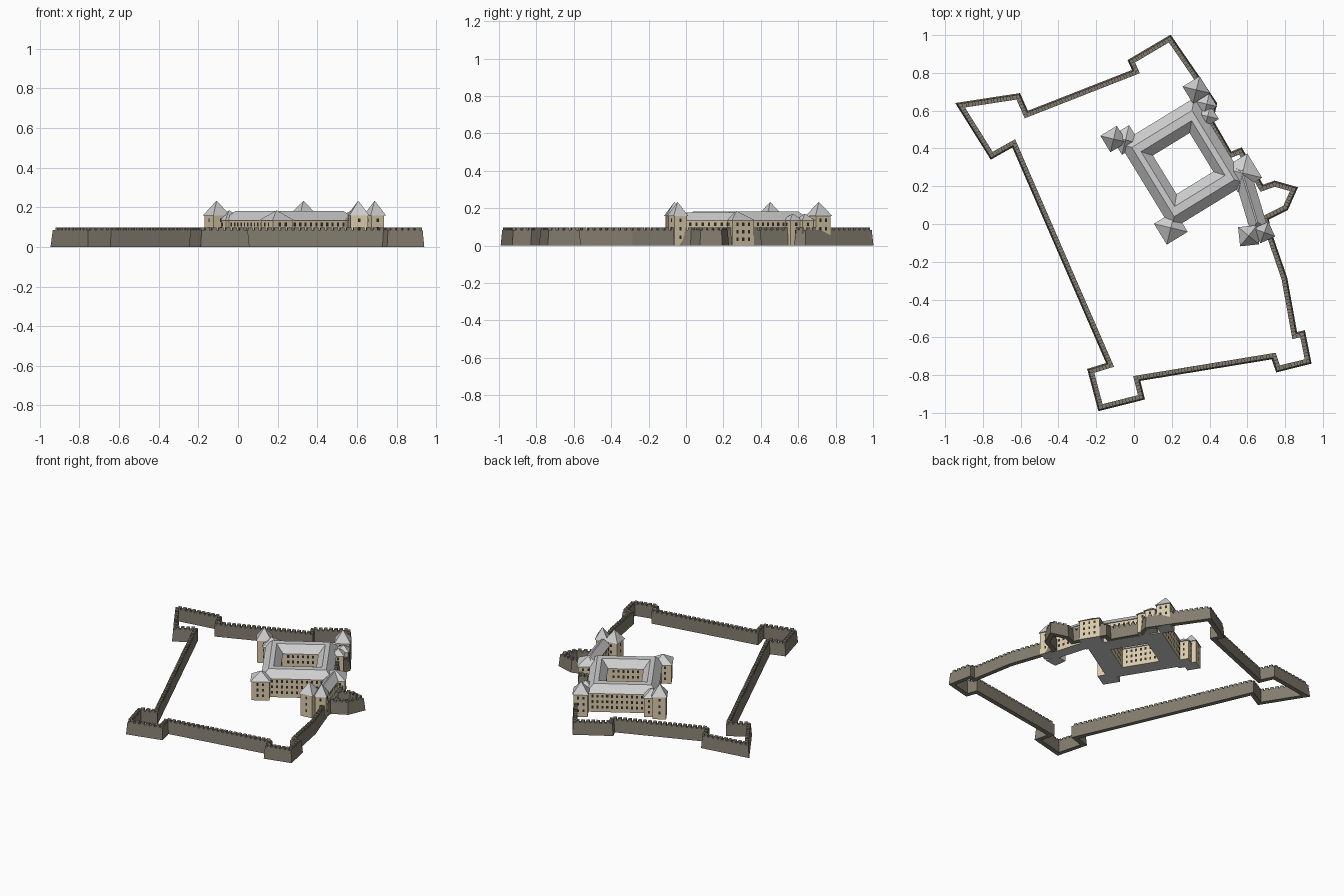
import bpy, bmesh, math
from mathutils import Vector, Matrix

cube = bpy.data.objects.get("Cube")
if cube:
    bpy.data.objects.remove(cube, do_unlink=True)


def material(name, rgb):
    m = bpy.data.materials.new(name)
    m.use_nodes = True
    m.diffuse_color = (*rgb, 1)
    m.node_tree.nodes["Principled BSDF"].inputs["Base Color"].default_value = (*rgb, 1)
    return m


PLASTER = material("cream plaster", (0.70, 0.60, 0.40))
ROOF = material("pale grey roof", (0.62, 0.62, 0.62))
GLASS = material("dark window", (0.025, 0.025, 0.03))
STONE = material("brown grey stone", (0.23, 0.205, 0.16))
BODY, TILE, PANE = 0, 1, 2
TILT = math.radians(31.5)


def finish(name, bm, mats, matrix=None):
    mesh = bpy.data.meshes.new(name)
    bm.to_mesh(mesh)
    bm.free()
    for m in mats:
        mesh.materials.append(m)
    ob = bpy.data.objects.new(name, mesh)
    if matrix:
        ob.matrix_world = matrix
    bpy.context.collection.objects.link(ob)
    return ob


def loft(bm, sections, closed):
    """Join rectangles (half x, half y, z, material of the band above)."""
    rings = [[bm.verts.new((sx * hx, sy * hy, z))
              for sx, sy in ((-1, -1), (1, -1), (1, 1), (-1, 1))]
             for hx, hy, z, _ in sections]
    count = len(rings)
    for i in range(count if closed else count - 1):
        a, b = rings[i], rings[(i + 1) % count]
        for j in range(4):
            k = (j + 1) % 4
            bm.faces.new((a[j], a[k], b[k], b[j])).material_index = sections[i][3]
    if not closed:
        bm.faces.new(rings[0][::-1]).material_index = TILE
        bm.faces.new(rings[-1]).material_index = TILE
    bmesh.ops.recalc_face_normals(bm, faces=bm.faces)


def windows(bm, hx, hy, rows, spacing, facing=1):
    """Rows of thin panes on the four sides of a rectangle."""
    for side in range(4):
        along, depth = (hx, hy) if side % 2 == 0 else (hy, hx)
        n = max(1, int((2 * along - 0.02) / spacing))
        turn = Matrix.Rotation(side * math.pi / 2, 3, "Z")
        for i in range(n):
            x = (i - (n - 1) / 2) * spacing
            for z in rows:
                quad = [(-1, -1), (1, -1), (1, 1), (-1, 1)][::facing]
                vs = [bm.verts.new(turn @ Vector((x + 0.0065 * a, -depth - 0.001 * facing,
                                                  z + 0.0095 * b))) for a, b in quad]
                bm.faces.new(vs).material_index = PANE


def place(x, y, angle):
    return Matrix.Translation((x, y, 0)) @ Matrix.Rotation(angle, 4, "Z")


def block(name, x, y, hx, hy, angle, eave, top, run, rows, spacing=0.035):
    """Plastered block under a hipped or pyramid roof."""
    bm = bmesh.new()
    over = 0.007
    loft(bm, [(hx, hy, 0, BODY), (hx, hy, eave, TILE),
              (hx + over, hy + over, eave, TILE),
              (max(hx - run, 0.001), max(hy - run, 0.001), top, TILE)], False)
    windows(bm, hx, hy, rows, spacing)
    return finish(name, bm, [PLASTER, ROOF, GLASS], place(x, y, angle))


# Main palace: four wings around a courtyard
LOW_ROWS = (0.035, 0.074, 0.113)
TALL_ROWS = (0.045, 0.09, 0.135)
bm = bmesh.new()
OX, OY, IX, IY = 0.226, 0.259, 0.12, 0.126
loft(bm, [(OX, OY, 0, BODY), (OX, OY, 0.134, TILE), (OX + 0.007, OY + 0.007, 0.134, TILE),
          (0.187, 0.215, 0.182, TILE), (0.157, 0.170, 0.182, TILE),
          (IX - 0.006, IY - 0.006, 0.134, TILE), (IX, IY, 0.134, BODY),
          (IX, IY, 0, TILE)], True)
windows(bm, OX, OY, LOW_ROWS, 0.032)
windows(bm, IX, IY, LOW_ROWS, 0.032, -1)
finish("palace_wings", bm, [PLASTER, ROOF, GLASS], place(0.26, 0.32, TILT))

# Tall corner towers
for name, x, y, half, angle in (
        ("north_tower", 0.33, 0.71, 0.046, TILT),
        ("west_tower", -0.108, 0.45, 0.044, TILT),
        ("gate_tower_outer", 0.69, -0.045, 0.036, math.radians(25)),
        ("gate_tower_inner", 0.607, -0.062, 0.044, math.radians(6))):
    block(name, x, y, half, half, angle, 0.158, 0.232, half, TALL_ROWS)

# Lower pavilions and bays at the palace corners
for name, x, y, half, top in (
        ("south_pavilion", 0.195, -0.02, 0.058, 0.184),
        ("west_pavilion", -0.045, 0.445, 0.05, 0.184),
        ("east_pavilion", 0.575, 0.27, 0.068, 0.184),
        ("north_bay", 0.385, 0.635, 0.034, 0.17),
        ("east_bay", 0.39, 0.57, 0.036, 0.17)):
    block(name, x, y, half, half, TILT, 0.134, top, half, LOW_ROWS)

# Connecting wing to the gate towers
block("gate_wing", 0.61, 0.145, 0.18, 0.04, math.atan2(-0.33, 0.1),
      0.134, 0.178, 0.036, LOW_ROWS)

# Curtain wall with bastions, following a closed path
PATH = [Vector(p) for p in (
    (0.188, 0.977), (-0.01, 0.86), (0.015, 0.805), (-0.572, 0.575), (-0.615, 0.672),
    (-0.915, 0.626), (-0.752, 0.366), (-0.635, 0.432), (-0.122, -0.748), (-0.225, -0.78),
    (-0.175, -0.968), (0.035, -0.915), (0.01, -0.815), (0.742, -0.695), (0.765, -0.763),
    (0.918, -0.725), (0.89, -0.585), (0.848, -0.595), (0.793, -0.29), (0.7, -0.02),
    (0.695, 0.035), (0.8, 0.088), (0.842, 0.182), (0.745, 0.21), (0.675, 0.185),
    (0.562, 0.382), (0.507, 0.36), (0.4, 0.545), (0.42, 0.635), (0.32, 0.785))]
WALK, CREST = 0.084, 0.098


def offset_path(dist):
    out = []
    for i, p in enumerate(PATH):
        d0 = (p - PATH[i - 1]).normalized()
        d1 = (PATH[(i + 1) % len(PATH)] - p).normalized()
        n0, n1 = Vector((d0.y, -d0.x)), Vector((d1.y, -d1.x))
        out.append(p + (n0 + n1) / max(0.35, 1 + n0.dot(n1)) * dist)
    return out


bm = bmesh.new()
loops = [[bm.verts.new((p.x, p.y, z)) for p in offset_path(d)]
         for d, z in ((0.019, 0), (0.012, WALK), (-0.012, WALK), (-0.012, 0))]
for a, b in zip(loops, loops[1:] + loops[:1]):
    for i in range(len(PATH)):
        j = (i + 1) % len(PATH)
        bm.faces.new((a[i], a[j], b[j], b[i]))
bmesh.ops.recalc_face_normals(bm, faces=bm.faces)
finish("curtain_wall", bm, [STONE])

# Merlons evenly spaced along every stretch of wall
bm = bmesh.new()
for i, p in enumerate(PATH):
    q = PATH[(i + 1) % len(PATH)]
    d = q - p
    n = max(1, round(d.length / 0.034))
    turn = Matrix.Rotation(math.atan2(d.y, d.x), 4, "Z")
    for k in range(n):
        c = p + d * ((k + 0.5) / n)
        bmesh.ops.create_cube(bm, size=1, matrix=Matrix.Translation(
            (c.x, c.y, (WALK + CREST) / 2)) @ turn @ Matrix.Diagonal(
            (0.022, 0.024, CREST - WALK, 1)))
finish("wall_merlons", bm, [STONE])
